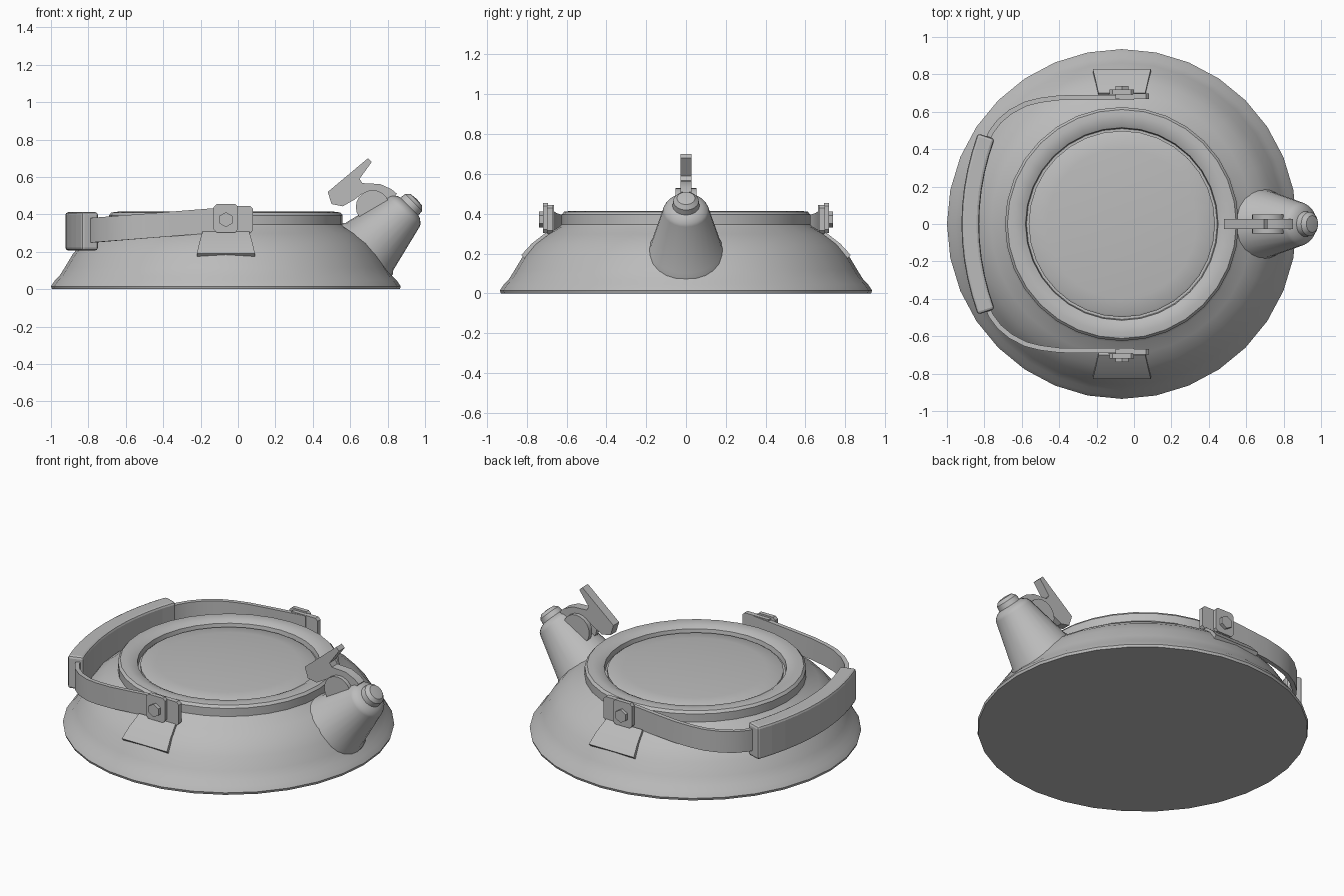
import bpy, bmesh, math
from mathutils import Vector, Matrix

if "Cube" in bpy.data.objects:
    bpy.data.objects.remove(bpy.data.objects["Cube"])

CX = -0.065  # body axis
metal = bpy.data.materials.new("grey_metal")
metal.diffuse_color = (0.5, 0.5, 0.5, 1)
metal.use_nodes = True
metal.node_tree.nodes["Principled BSDF"].inputs["Base Color"].default_value = metal.diffuse_color


def finish(name, bm, angle=35, bevel=0):
    bmesh.ops.recalc_face_normals(bm, faces=bm.faces)
    me = bpy.data.meshes.new(name)
    bm.to_mesh(me)
    bm.free()
    me.materials.append(metal)
    ob = bpy.data.objects.new(name, me)
    bpy.context.collection.objects.link(ob)
    bpy.ops.object.select_all(action='DESELECT')
    ob.select_set(True)
    bpy.context.view_layer.objects.active = ob
    if bevel:
        m = ob.modifiers.new("bevel", 'BEVEL')
        m.width, m.segments, m.limit_method = bevel, 2, 'ANGLE'
    else:
        bpy.ops.object.shade_smooth_by_angle(angle=math.radians(angle))
    return ob


def lathe(name, prof, matrix, n=32, angle=35):
    """Revolve (radius, height) points; ends on the axis close the shape."""
    bm = bmesh.new()
    vs = [bm.verts.new((r, 0, z)) for r, z in prof]
    es = [bm.edges.new(p) for p in zip(vs, vs[1:])]
    bmesh.ops.spin(bm, geom=vs + es, axis=(0, 0, 1), cent=(0, 0, 0),
                   angle=2 * math.pi, steps=n, use_duplicate=False)
    bmesh.ops.remove_doubles(bm, verts=bm.verts, dist=1e-4)
    bm.transform(matrix)
    return finish(name, bm, angle)


def slab(name, pts, y0, y1, bevel=0):
    """Extrude an (x, z) outline between two y values."""
    bm = bmesh.new()
    f = bm.faces.new([bm.verts.new((x, y0, z)) for x, z in pts])
    ext = bmesh.ops.extrude_face_region(bm, geom=[f])
    bmesh.ops.translate(bm, vec=(0, y1 - y0, 0),
                        verts=[v for v in ext['geom'] if isinstance(v, bmesh.types.BMVert)])
    return finish(name, bm, 35, bevel)


def sweep(name, path, thick, z_range, bevel=0):
    """Sweep an upright rectangle along a plan path; z_range(x) gives bottom and top."""
    bm = bmesh.new()
    rings = []
    for i, p in enumerate(path):
        a, b = Vector(path[max(i - 1, 0)]), Vector(path[min(i + 1, len(path) - 1)])
        t = (b - a).normalized()
        n = Vector((-t.y, t.x)) * thick / 2
        lo, hi = z_range(p[0])
        rings.append([bm.verts.new((p[0] + s * n.x, p[1] + s * n.y, z))
                      for s, z in ((-1, lo), (1, lo), (1, hi), (-1, hi))])
    for r0, r1 in zip(rings, rings[1:]):
        for k in range(4):
            bm.faces.new((r0[k], r0[(k + 1) % 4], r1[(k + 1) % 4], r1[k]))
    bm.faces.new(rings[0])
    bm.faces.new(rings[-1])
    return finish(name, bm, 40, bevel)


at_axis = Matrix.Translation((CX, 0, 0))

# Body with rolled foot, sloping shoulder, upright collar and lid seat
lathe("body", [(0, 0), (0.93, 0), (0.935, 0.015), (0.915, 0.045), (0.89, 0.07),
               (0.862, 0.115), (0.82, 0.185), (0.77, 0.245), (0.70, 0.298), (0.635, 0.335),
               (0.625, 0.345), (0.625, 0.395), (0.612, 0.41), (0.58, 0.414), (0.54, 0.408),
               (0.515, 0.395), (0.51, 0.365), (0, 0.36)], at_axis)
# Shallow domed lid
lathe("lid", [(0.498, 0.35), (0.498, 0.378), (0.488, 0.384), (0.40, 0.392),
              (0.25, 0.401), (0.12, 0.405), (0, 0.406)], at_axis)

# Tilted conical spout with capped whistle
tilt = Matrix.Translation((0.90, 0, 0.425)) @ Matrix.Rotation(math.radians(45), 4, 'Y')
lathe("spout", [(0, -0.33), (0.20, -0.33), (0.193, -0.295), (0.18, -0.28), (0.115, -0.015),
                (0.108, 0.0), (0.085, 0.018), (0.068, 0.024), (0.064, 0.055),
                (0.045, 0.075), (0, 0.08)], tilt, 24)

# Whistle lever: flat thumb arm between round hinge cheeks
lever = [(0.48, 0.52), (0.695, 0.70), (0.715, 0.68), (0.65, 0.59), (0.665, 0.567),
         (0.76, 0.562), (0.82, 0.535), (0.85, 0.51), (0.80, 0.45), (0.72, 0.48),
         (0.67, 0.515), (0.625, 0.48), (0.56, 0.443), (0.50, 0.455)]
slab("whistle_lever", lever, -0.028, 0.028)
disc = [(0.72 + 0.09 * math.cos(k * math.pi / 10), 0.44 + 0.09 * math.sin(k * math.pi / 10))
        for k in range(20)]
for s, side in ((1, "back"), (-1, "front")):
    slab("hinge_cheek_" + side, disc, s * 0.022, s * 0.052)


def strap_z(x):
    mid = 0.372 + 0.08 * (x - CX)
    return mid - 0.066, mid + 0.066


# Handle straps, pivots and mounts on both sides
plan = [(0.0, 0.677), (-0.25, 0.677), (-0.40, 0.675), (-0.50, 0.662), (-0.58, 0.642),
        (-0.66, 0.60), (-0.72, 0.55), (-0.765, 0.49), (-0.79, 0.43)]
for s, side in ((1, "back"), (-1, "front")):
    sweep("strap_" + side, [(x, s * y) for x, y in plan], 0.026, strap_z)
    slab("strap_end_" + side, [(-0.10, 0.30), (0.065, 0.30), (0.08, 0.315), (0.08, 0.43),
                               (0.065, 0.445), (-0.10, 0.445)], s * 0.668, s * 0.698)
    slab("pivot_tab_" + side, [(-0.13, 0.32), (-0.115, 0.303), (-0.015, 0.303), (0.0, 0.32),
                               (0.0, 0.44), (-0.015, 0.455), (-0.115, 0.455), (-0.13, 0.44)],
         s * 0.692, s * 0.718)
    hexagon = [(CX + 0.04 * math.sin(k * math.pi / 3), 0.372 + 0.04 * math.cos(k * math.pi / 3))
               for k in range(6)]
    slab("pivot_bolt_" + side, hexagon, s * 0.71, s * 0.738)
    # Trapezoid mount lying on the shoulder
    bm = bmesh.new()
    rows = ((0.155, 0.828, 0.192), (0.142, 0.775, 0.25), (0.125, 0.70, 0.308))
    outer = [[bm.verts.new((CX + q * w, s * y, z)) for q in (-1, 1)] for w, y, z in rows]
    inner = [[bm.verts.new((CX + q * w, s * (y - 0.03), z - 0.03)) for q in (-1, 1)]
             for w, y, z in rows]
    for i in range(2):
        for g in (outer, inner):
            bm.faces.new((g[i][0], g[i][1], g[i + 1][1], g[i + 1][0]))
        for q in (0, 1):
            bm.faces.new((outer[i][q], outer[i + 1][q], inner[i + 1][q], inner[i][q]))
    for i in (0, 2):
        bm.faces.new((outer[i][0], outer[i][1], inner[i][1], inner[i][0]))
    finish("mount_" + side, bm)

# Curved grip joining the straps
arc = [(-0.79 - 0.085 * (1 - (k / 5) ** 2), 0.47 * k / 5) for k in range(-5, 6)]
sweep("grip", arc, 0.095, lambda x: (0.207, 0.412), 0.015)
